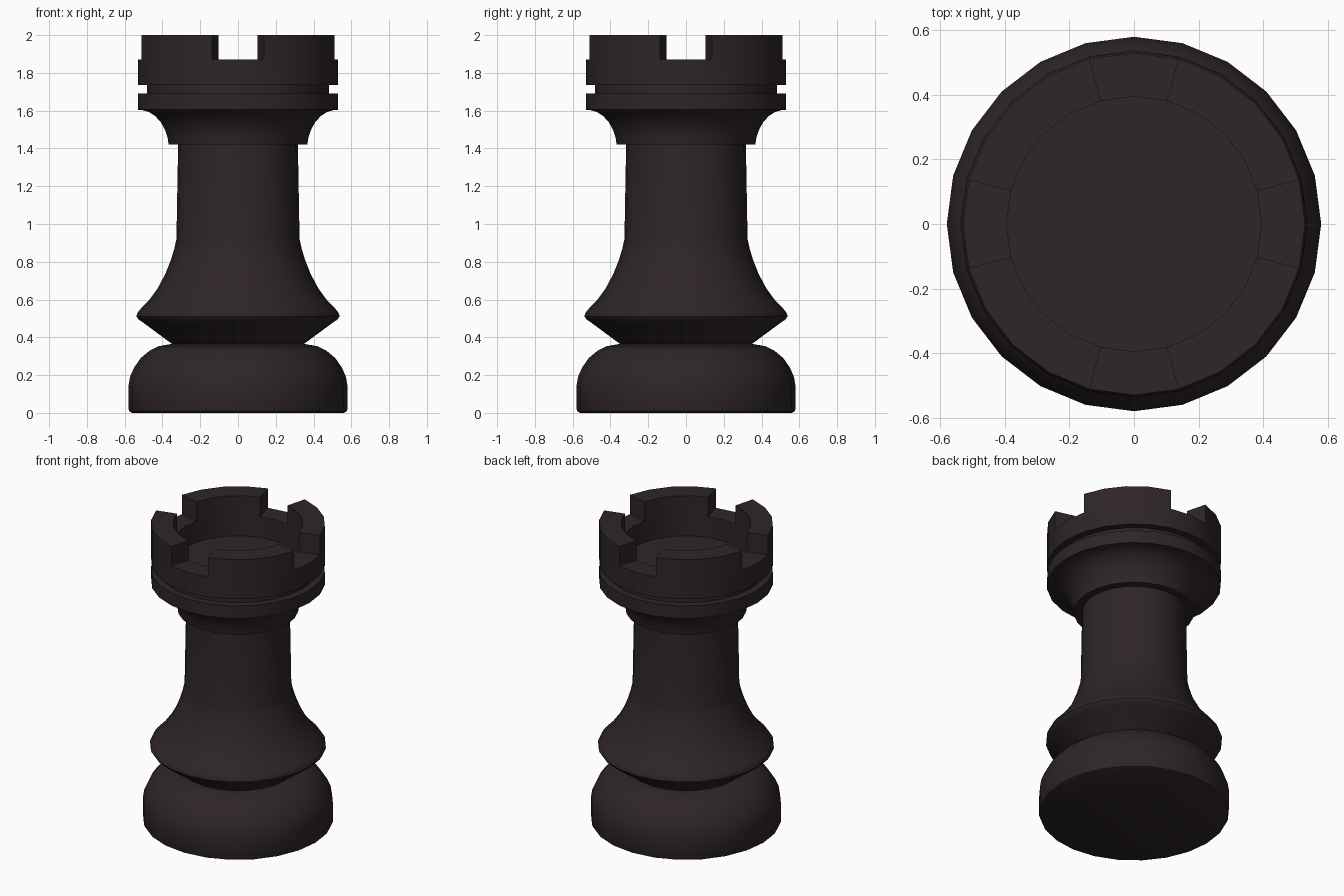
import bpy, bmesh, math

if "Cube" in bpy.data.objects:
    bpy.data.objects.remove(bpy.data.objects["Cube"])

SIDES = 24
wood = bpy.data.materials.new("dark brown")
wood.diffuse_color = (0.028, 0.019, 0.019, 1)
wood.use_nodes = True
wood.node_tree.nodes["Principled BSDF"].inputs["Base Color"].default_value = wood.diffuse_color


def lathe(name, profile, edit=None):
    """Revolve (radius, height) points around z; ends on the axis are filled as caps."""
    bm = bmesh.new()
    rings = []
    for r, z in profile:
        rings.append([bm.verts.new((r * math.cos(a), r * math.sin(a), z))
                      for a in (math.tau * i / SIDES for i in range(SIDES))])
    for lo, hi in zip(rings, rings[1:]):
        for i in range(SIDES):
            j = (i + 1) % SIDES
            bm.faces.new((lo[i], lo[j], hi[j], hi[i]))
    bm.faces.new(rings[0][::-1])
    bm.faces.new(rings[-1])
    if edit:
        edit(bm)
    bmesh.ops.recalc_face_normals(bm, faces=bm.faces)
    mesh = bpy.data.meshes.new(name)
    bm.to_mesh(mesh)
    bm.free()
    mesh.materials.append(wood)
    obj = bpy.data.objects.new(name, mesh)
    bpy.context.collection.objects.link(obj)
    bpy.ops.object.select_all(action='DESELECT')
    obj.select_set(True)
    bpy.context.view_layer.objects.active = obj
    bpy.ops.object.shade_smooth_by_angle(angle=math.radians(35))


def raise_battlements(bm):
    """Extrude four 60 degree blocks from the rim, leaving 30 degree gaps on the axes."""
    picked = []
    for f in bm.faces:
        c = f.calc_center_median()
        if len(f.verts) == 4 and abs(c.z - 1.87) < 0.001:
            sector = math.degrees(math.atan2(c.y, c.x)) % 90
            if 15 < sector < 75:
                picked.append(f)
    new = bmesh.ops.extrude_face_region(bm, geom=picked)["geom"]
    bmesh.ops.delete(bm, geom=picked, context='FACES')
    for v in new:
        if isinstance(v, bmesh.types.BMVert):
            v.co.z = 2.0


# Rounded foot
lathe("base", [(0.56, 0), (0.575, 0.008), (0.58, 0.022), (0.58, 0.14), (0.572, 0.19),
               (0.55, 0.24), (0.515, 0.29), (0.47, 0.328), (0.42, 0.353), (0.345, 0.366)])

# Flared skirt and column
lathe("column", [(0.345, 0.362), (0.505, 0.48), (0.527, 0.495), (0.537, 0.51), (0.535, 0.525),
                 (0.52, 0.546), (0.47, 0.598), (0.425, 0.66), (0.385, 0.735), (0.355, 0.81),
                 (0.337, 0.87), (0.326, 0.92), (0.317, 1.42)])

# Collar, groove and crown with a sunken top
lathe("crown", [(0.30, 1.42), (0.367, 1.42), (0.373, 1.46), (0.388, 1.502), (0.41, 1.541),
                (0.439, 1.572), (0.47, 1.592), (0.502, 1.602), (0.53, 1.605), (0.53, 1.69),
                (0.483, 1.69), (0.483, 1.735), (0.53, 1.735), (0.53, 1.87), (0.395, 1.87),
                (0.395, 1.73)], raise_battlements)
